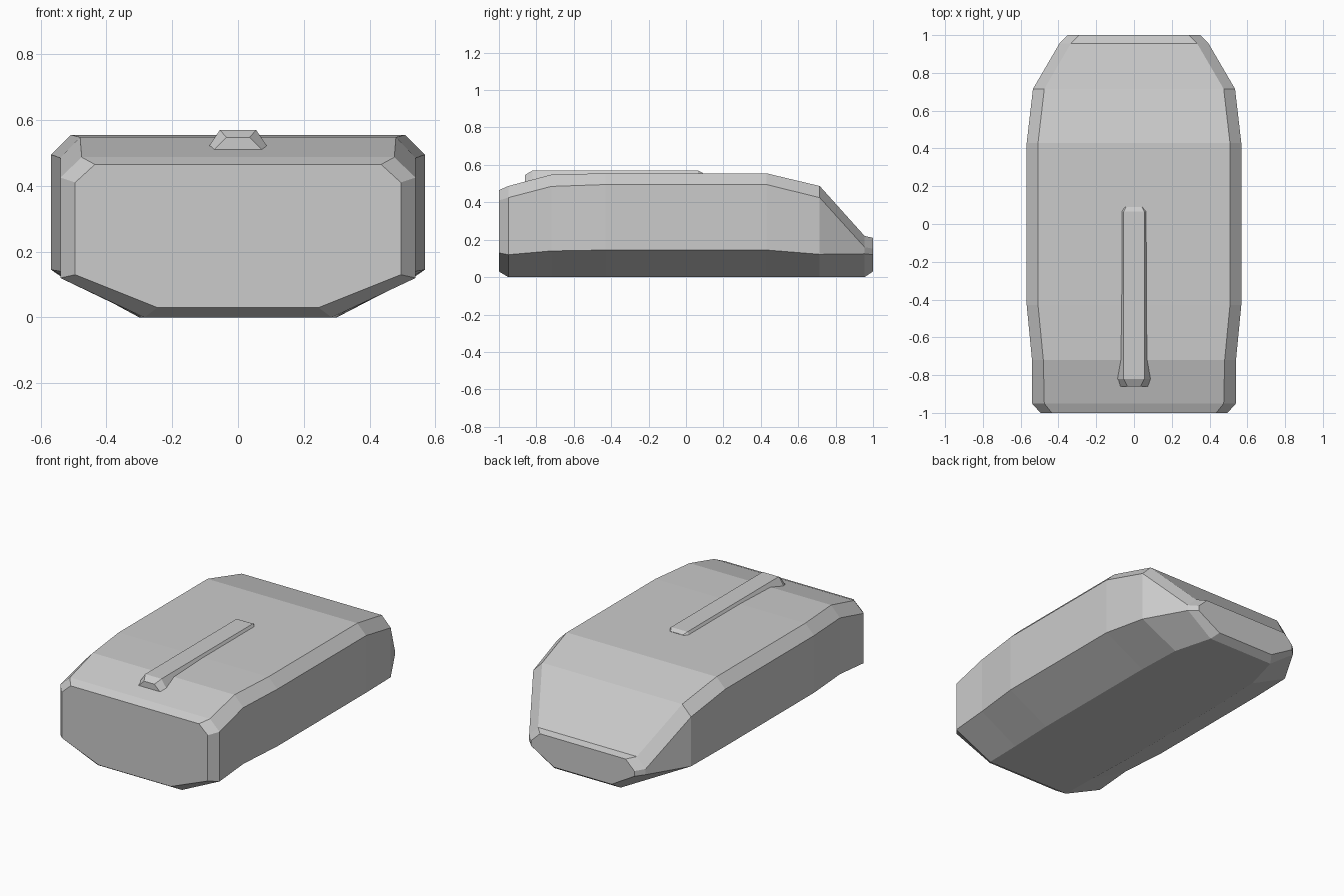
import bpy, bmesh


def loft(name, sections):
    """Skin mirrored half-profiles (y, [(x, z), ...]) and cap both ends."""
    bm = bmesh.new()
    rings = []
    for y, half in sections:
        ring = [(x, z) for x, z in half] + [(-x, z) for x, z in reversed(half)]
        rings.append([bm.verts.new((x, y, z)) for x, z in ring])
    n = len(rings[0])
    for a, b in zip(rings, rings[1:]):
        for i in range(n):
            j = (i + 1) % n
            bm.faces.new((a[i], a[j], b[j], b[i]))
    bm.faces.new(rings[0])
    bm.faces.new(rings[-1])
    bmesh.ops.recalc_face_normals(bm, faces=bm.faces)
    mesh = bpy.data.meshes.new(name)
    bm.to_mesh(mesh)
    bm.free()
    obj = bpy.data.objects.new(name, mesh)
    bpy.context.collection.objects.link(obj)
    return obj


# Faceted hull: bottom edge, lower side, upper side, roof edge
loft("body", [
    (-1.00, [(0.245, 0.03), (0.495, 0.13), (0.495, 0.41), (0.435, 0.465)]),
    (-0.95, [(0.285, 0), (0.54, 0.12), (0.54, 0.425), (0.475, 0.487)]),
    (-0.72, [(0.29, 0), (0.54, 0.14), (0.54, 0.485), (0.48, 0.548)]),
    (-0.43, [(0.30, 0), (0.568, 0.145), (0.568, 0.495), (0.508, 0.555)]),
    (0.43, [(0.30, 0), (0.568, 0.145), (0.568, 0.495), (0.508, 0.555)]),
    (0.715, [(0.29, 0), (0.535, 0.122), (0.535, 0.425), (0.475, 0.487)]),
    (0.955, [(0.225, 0), (0.395, 0.125), (0.395, 0.16), (0.335, 0.22)]),
    (1.00, [(0.195, 0.03), (0.35, 0.12), (0.35, 0.152), (0.29, 0.21)]),
])

# Raised rail along the roof, flared at the front
loft("top_rail", [
    (-0.86, [(0.075, 0.508), (0.035, 0.547)]),
    (-0.82, [(0.095, 0.51), (0.055, 0.57)]),
    (-0.72, [(0.075, 0.54), (0.055, 0.57)]),
    (0.065, [(0.068, 0.55), (0.055, 0.57)]),
    (0.09, [(0.052, 0.55), (0.042, 0.557)]),
])
